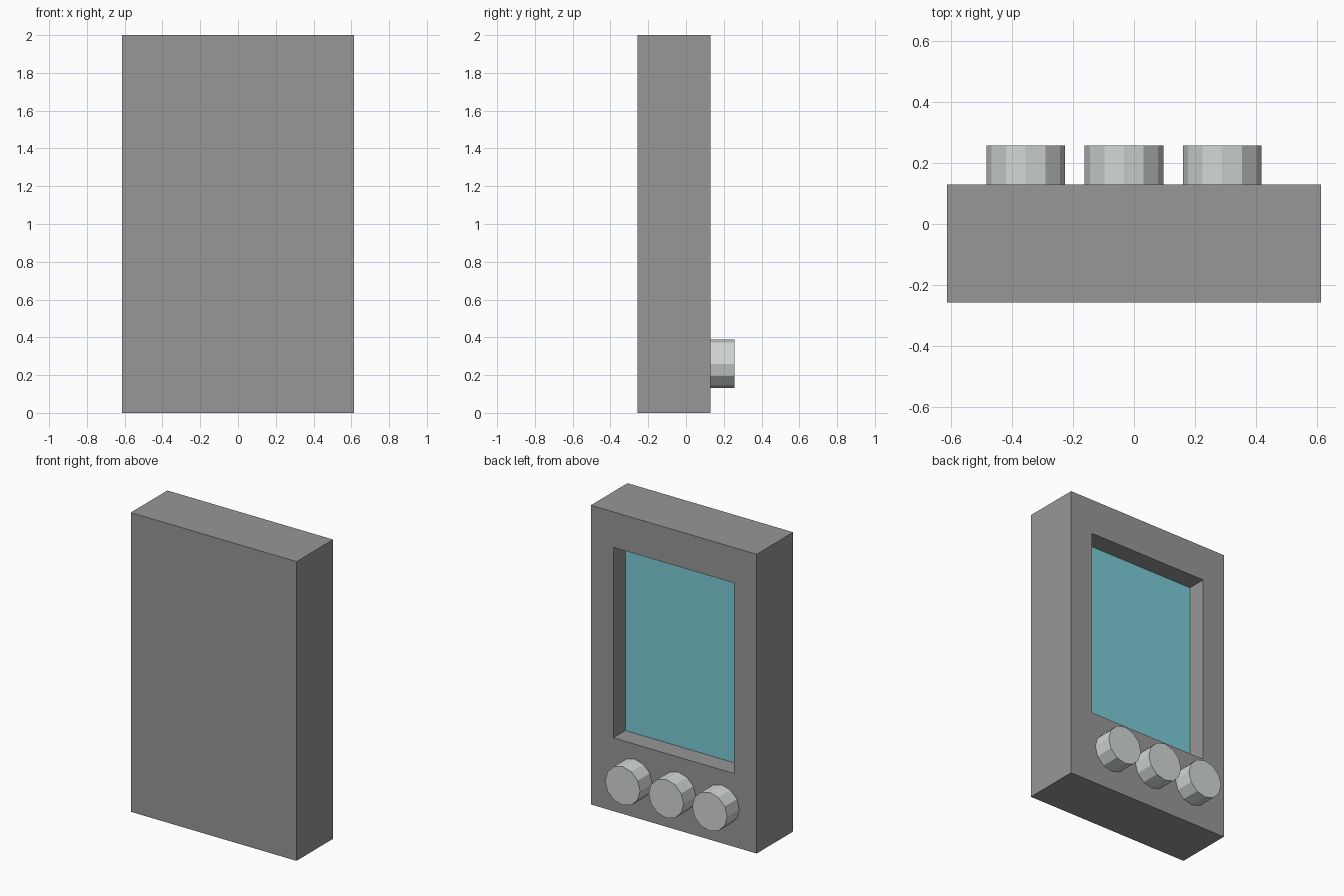
import bpy
import bmesh
from math import radians
from mathutils import Matrix

cube = bpy.data.objects.get("Cube")
if cube:
    bpy.data.objects.remove(cube, do_unlink=True)


def material(name, rgb):
    mat = bpy.data.materials.new(name)
    mat.use_nodes = True
    mat.diffuse_color = (*rgb, 1)
    mat.node_tree.nodes["Principled BSDF"].inputs["Base Color"].default_value = (*rgb, 1)
    return mat


def add_object(name, bm, *mats):
    mesh = bpy.data.meshes.new(name)
    bm.to_mesh(mesh)
    bm.free()
    for mat in mats:
        mesh.materials.append(mat)
    obj = bpy.data.objects.new(name, mesh)
    bpy.context.collection.objects.link(obj)
    return obj


grey = material("casing grey", (0.31, 0.31, 0.31))
teal = material("screen teal", (0.2, 0.6, 0.67))
silver = material("knob silver", (0.64, 0.68, 0.66))

HALF_WIDTH, HEIGHT = 0.613, 2.0
FRONT, BACK, KNOB_END = -0.257, 0.129, 0.257
SCREEN_X, SCREEN_LOW, SCREEN_HIGH, SCREEN_Y = 0.447, 0.49, 1.763, 0.002

# Casing: a slab whose back face is framed around a sunken screen
bm = bmesh.new()
bmesh.ops.create_cube(bm, size=1)
bmesh.ops.scale(bm, vec=(2 * HALF_WIDTH, BACK - FRONT, HEIGHT), verts=bm.verts)
bmesh.ops.translate(bm, vec=(0, (BACK + FRONT) / 2, HEIGHT / 2), verts=bm.verts)
screen = max(bm.faces, key=lambda f: f.normal.y)
bmesh.ops.inset_individual(bm, faces=[screen], thickness=0.1)
for v in screen.verts:
    v.co.x = SCREEN_X if v.co.x > 0 else -SCREEN_X
    v.co.z = SCREEN_HIGH if v.co.z > HEIGHT / 2 else SCREEN_LOW

# Sink the screen straight in, leaving recess walls
bmesh.ops.inset_individual(bm, faces=[screen], thickness=0)
for v in screen.verts:
    v.co.y = SCREEN_Y
screen.material_index = 1
bm.normal_update()
add_object("casing", bm, grey, teal)

# Three twelve-sided knobs below the screen
for name, x in (("right_knob", -0.355), ("middle_knob", -0.033), ("left_knob", 0.289)):
    bm = bmesh.new()
    place = Matrix.Translation((x, (BACK + KNOB_END) / 2, 0.26)) @ Matrix.Rotation(radians(90), 4, "X")
    bmesh.ops.create_cone(bm, cap_ends=True, segments=12, radius1=0.129, radius2=0.129,
                          depth=KNOB_END - BACK, matrix=place)
    add_object(name, bm, silver)
